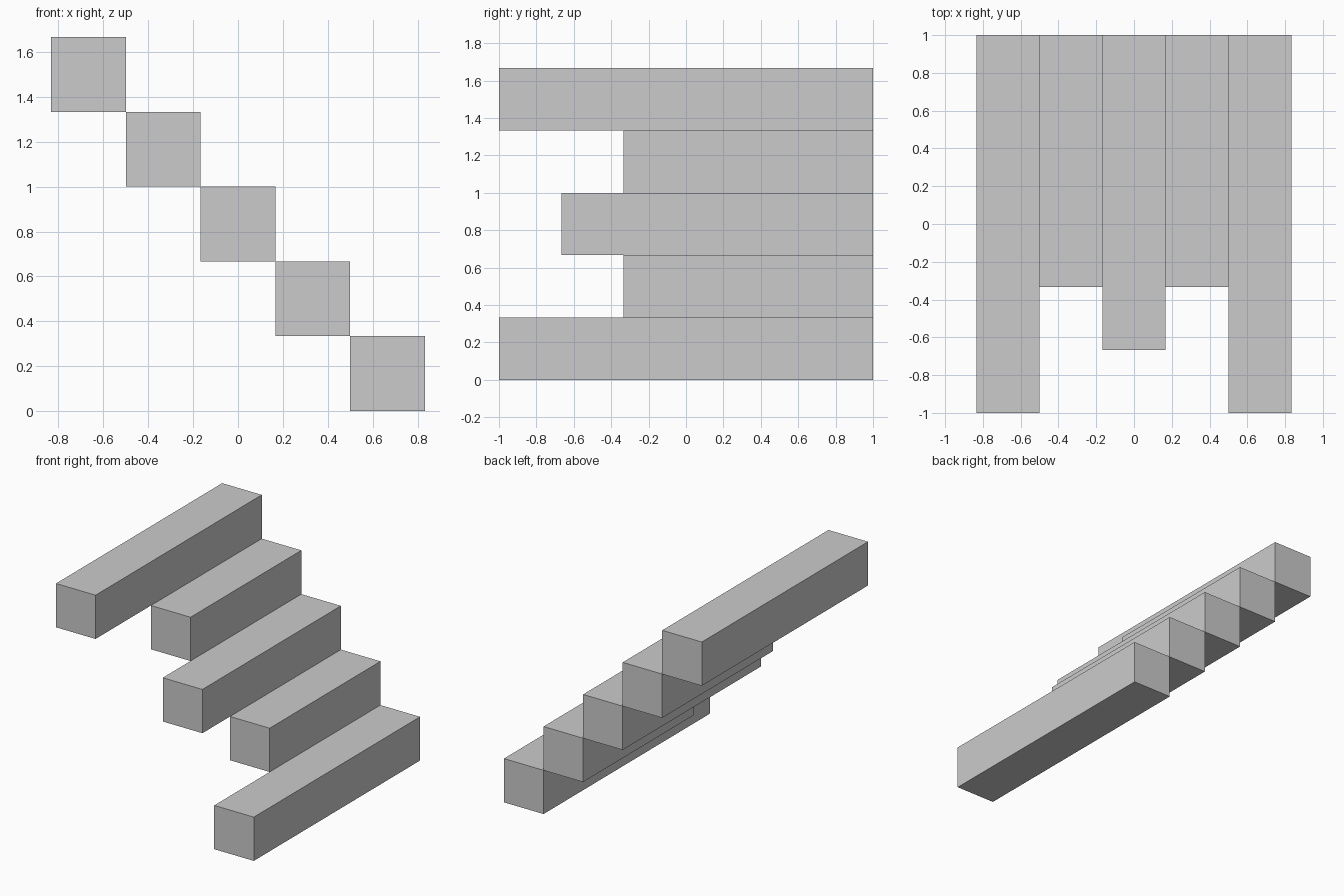
import bpy

cube = bpy.data.objects.get("Cube")
if cube:
    bpy.data.objects.remove(cube, do_unlink=True)

# Single plain material
grey = bpy.data.materials.new("light_grey")
grey.use_nodes = True
colour = (0.6, 0.6, 0.6, 1)
grey.diffuse_color = colour
grey.node_tree.nodes["Principled BSDF"].inputs["Base Color"].default_value = colour

UNIT = 1 / 3      # square section of every bar
BACK = 1.0        # all bars are flush at the back


def add_bar(name, step, units_long):
    """Square bar, one unit further left and lower with each step."""
    length = units_long * UNIT
    bpy.ops.mesh.primitive_cube_add(
        size=1,
        location=((step - 2) * UNIT, BACK - length / 2, (4.5 - step) * UNIT))
    bar = bpy.context.object
    bar.name = name
    bar.scale = (UNIT, length, UNIT)
    bpy.ops.object.transform_apply(location=False, rotation=False, scale=True)
    bar.data.materials.append(grey)


# Descending steps, from the highest to the lowest
names = ["top_step", "upper_step", "middle_step", "lower_step", "bottom_step"]
for i, (name, units) in enumerate(zip(names, (6, 4, 5, 4, 6))):
    add_bar(name, i, units)
